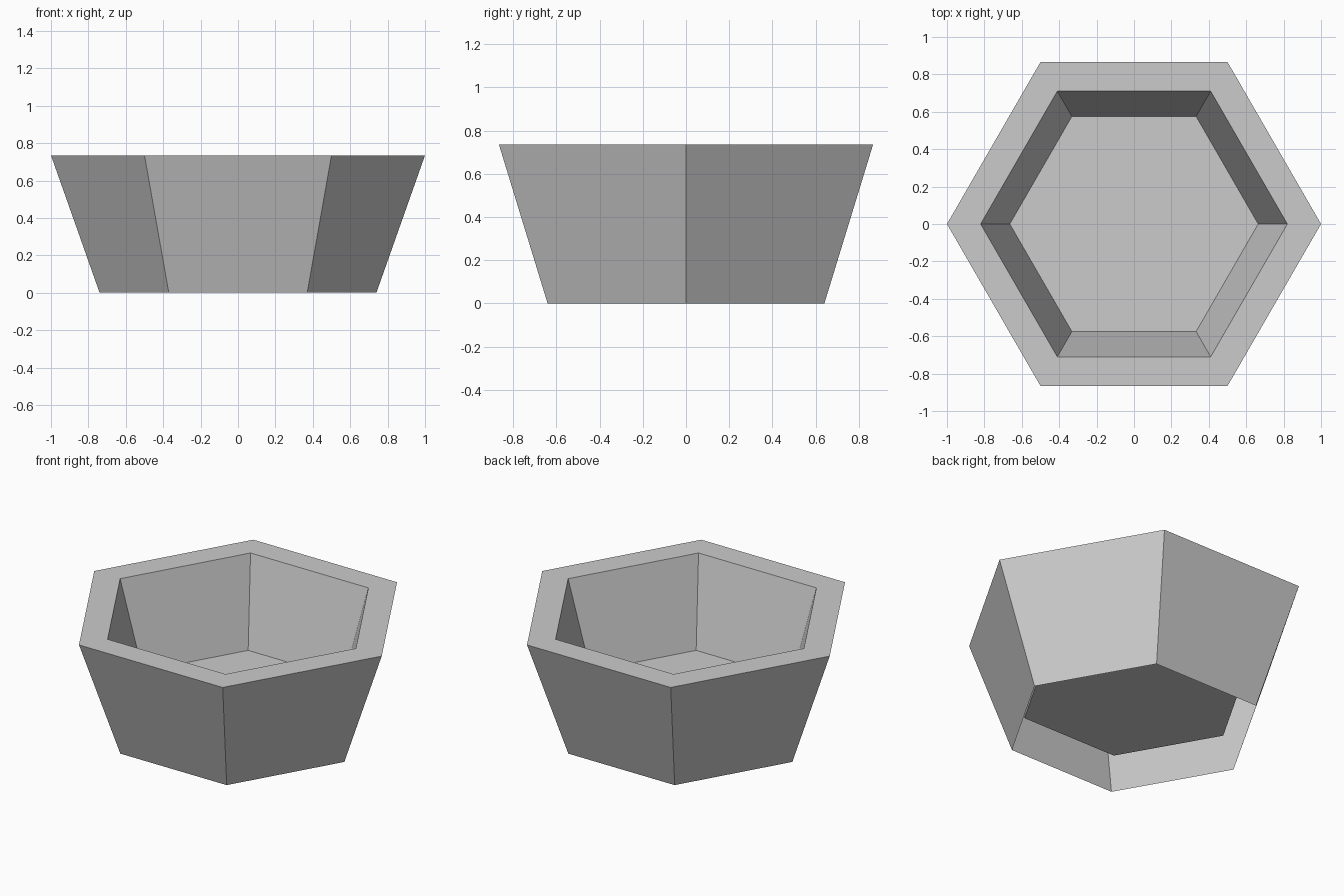
import bpy
import bmesh
from math import cos, sin, tau

default_cube = bpy.data.objects.get("Cube")
if default_cube:
    bpy.data.objects.remove(default_cube, do_unlink=True)

SIDES = 6

# Plain grey for the whole planter
grey = bpy.data.materials.new("light_grey")
grey.use_nodes = True
colour = (0.6, 0.6, 0.6, 1)
grey.diffuse_color = colour
grey.node_tree.nodes["Principled BSDF"].inputs["Base Color"].default_value = colour

# Profile as (radius, height): outer foot, outer rim, inner rim, raised floor
profile = [(0.74, 0), (1, 0.735), (0.82, 0.735), (0.664, 0.195)]


def ring(bm, radius, height):
    """Add one six-sided loop of vertices."""
    return [bm.verts.new((radius * cos(tau * i / SIDES),
                          radius * sin(tau * i / SIDES), height))
            for i in range(SIDES)]


bm = bmesh.new()
rings = [ring(bm, r, z) for r, z in profile]

# Outer walls, rim and inner walls
for low, high in zip(rings, rings[1:]):
    for i in range(SIDES):
        j = (i + 1) % SIDES
        bm.faces.new((low[i], low[j], high[j], high[i]))

# Raised floor; the underside stays hollow
bm.faces.new(rings[-1])

mesh = bpy.data.meshes.new("hexagonal_bowl")
bm.to_mesh(mesh)
bm.free()
mesh.materials.append(grey)
bowl = bpy.data.objects.new("hexagonal_bowl", mesh)
bpy.context.collection.objects.link(bowl)
